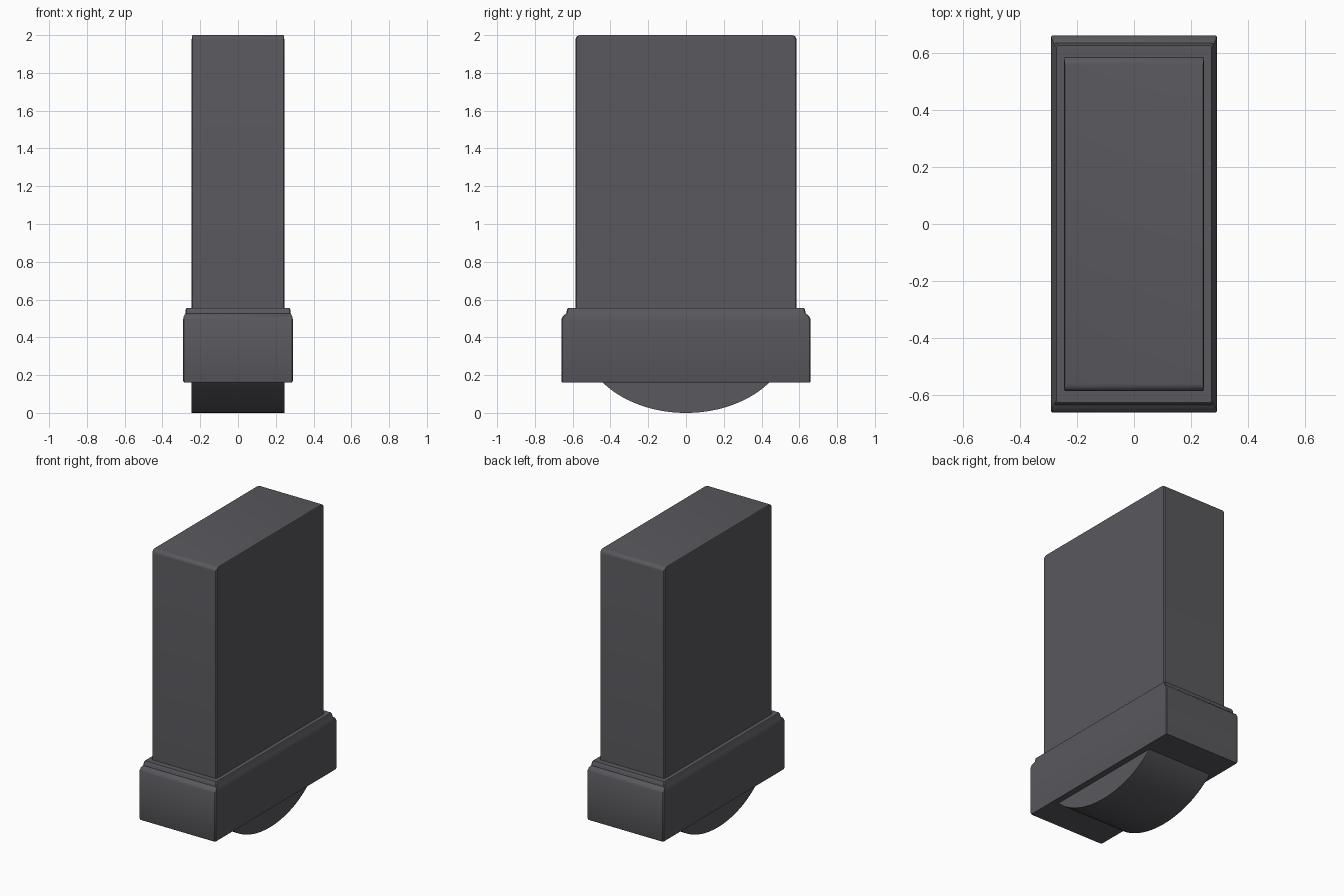
import bpy, bmesh, math

if "Cube" in bpy.data.objects:
    bpy.data.objects.remove(bpy.data.objects["Cube"])

charcoal = bpy.data.materials.new("charcoal grey")
charcoal.diffuse_color = (0.10, 0.098, 0.11, 1)
charcoal.use_nodes = True
charcoal.node_tree.nodes["Principled BSDF"].inputs["Base Color"].default_value = charcoal.diffuse_color


def finish(bm, name, angle=30):
    bmesh.ops.recalc_face_normals(bm, faces=bm.faces)
    me = bpy.data.meshes.new(name)
    bm.to_mesh(me)
    bm.free()
    me.materials.append(charcoal)
    ob = bpy.data.objects.new(name, me)
    bpy.context.collection.objects.link(ob)
    bpy.ops.object.select_all(action='DESELECT')
    ob.select_set(True)
    bpy.context.view_layer.objects.active = ob
    bpy.ops.object.shade_smooth_by_angle(angle=math.radians(angle))
    return ob


def loft(name, rings, c):
    """Stack rectangles (half x, half y, z) with corners cut by c."""
    bm = bmesh.new()
    loops = []
    for hx, hy, z in rings:
        pts = [(hx - c, -hy), (hx, -hy + c), (hx, hy - c), (hx - c, hy),
               (-hx + c, hy), (-hx, hy - c), (-hx, -hy + c), (-hx + c, -hy)]
        loops.append([bm.verts.new((x, y, z)) for x, y in pts])
    for a, b in zip(loops, loops[1:]):
        for i in range(8):
            j = (i + 1) % 8
            bm.faces.new((a[i], a[j], b[j], b[i]))
    bm.faces.new(loops[0])
    bm.faces.new(loops[-1])
    return finish(bm, name)


def extrude_profile(name, pts, hx):
    """Extrude a y-z outline across the width."""
    bm = bmesh.new()
    face = bm.faces.new([bm.verts.new((-hx, y, z)) for y, z in pts])
    ext = bmesh.ops.extrude_face_region(bm, geom=[face])
    new = [g for g in ext["geom"] if isinstance(g, bmesh.types.BMVert)]
    bmesh.ops.translate(bm, verts=new, vec=(2 * hx, 0, 0))
    return finish(bm, name)


# tall slab, rounded along its front and back top edges
r = 0.025
body = [(0.245, 0.585, 0.45)]
for i in range(5):
    t = math.pi / 2 * i / 4
    body.append((0.245 - 0.004 * (i / 4) ** 2, 0.585 - r * (1 - math.cos(t)),
                 2.0 - r + r * math.sin(t)))
loft("tall_body", body, 0.005)

# wider collar with stepped moulding on top
loft("collar", [(0.286, 0.656, 0.16), (0.29, 0.66, 0.17), (0.29, 0.66, 0.495),
                (0.287, 0.652, 0.512), (0.279, 0.634, 0.526),
                (0.277, 0.630, 0.548), (0.272, 0.624, 0.556)], 0.005)

# curved rocker foot under the collar
a, b, z_cut = 0.55, 0.40, 0.17
t0 = math.acos((b - z_cut) / b)
foot = [(a * math.sin(t), b - b * math.cos(t))
        for t in (-t0 + 2 * t0 * i / 32 for i in range(33))]
extrude_profile("curved_foot", foot, 0.245)
